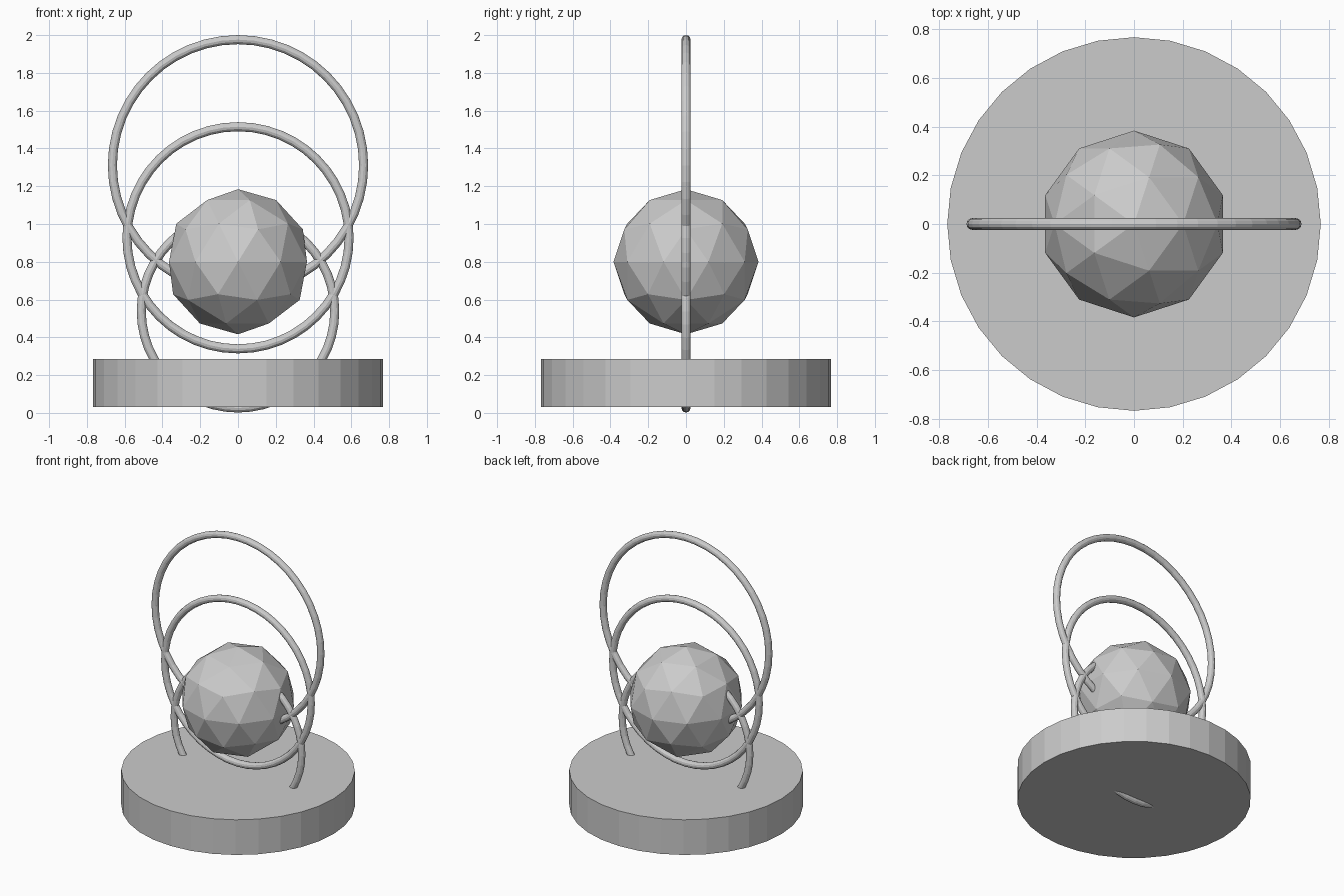
import bpy
import math

if "Cube" in bpy.data.objects:
    bpy.data.objects.remove(bpy.data.objects["Cube"])

TUBE = 0.024


def finish(name):
    obj = bpy.context.object
    obj.name = name
    bpy.ops.object.shade_flat()
    return obj


# Upright ring in the xz plane, given its outer radius and centre height
def ring(name, outer, z):
    bpy.ops.mesh.primitive_torus_add(
        major_segments=48, minor_segments=12,
        major_radius=outer - TUBE, minor_radius=TUBE,
        location=(0, 0, z), rotation=(math.pi / 2, 0, 0))
    return finish(name)


# Round base plate
bpy.ops.mesh.primitive_cylinder_add(vertices=32, radius=0.768, depth=0.255,
                                    location=(0, 0, 0.158))
finish("base")

# Faceted ball
bpy.ops.mesh.primitive_ico_sphere_add(subdivisions=2, radius=0.384,
                                      location=(0, 0, 0.80))
finish("faceted_ball")

# Three overlapping rings, growing upwards
for name, outer, z in (("lower_ring", 0.536, 0.538),
                       ("middle_ring", 0.612, 0.927),
                       ("upper_ring", 0.689, 1.311)):
    ring(name, outer, z)
